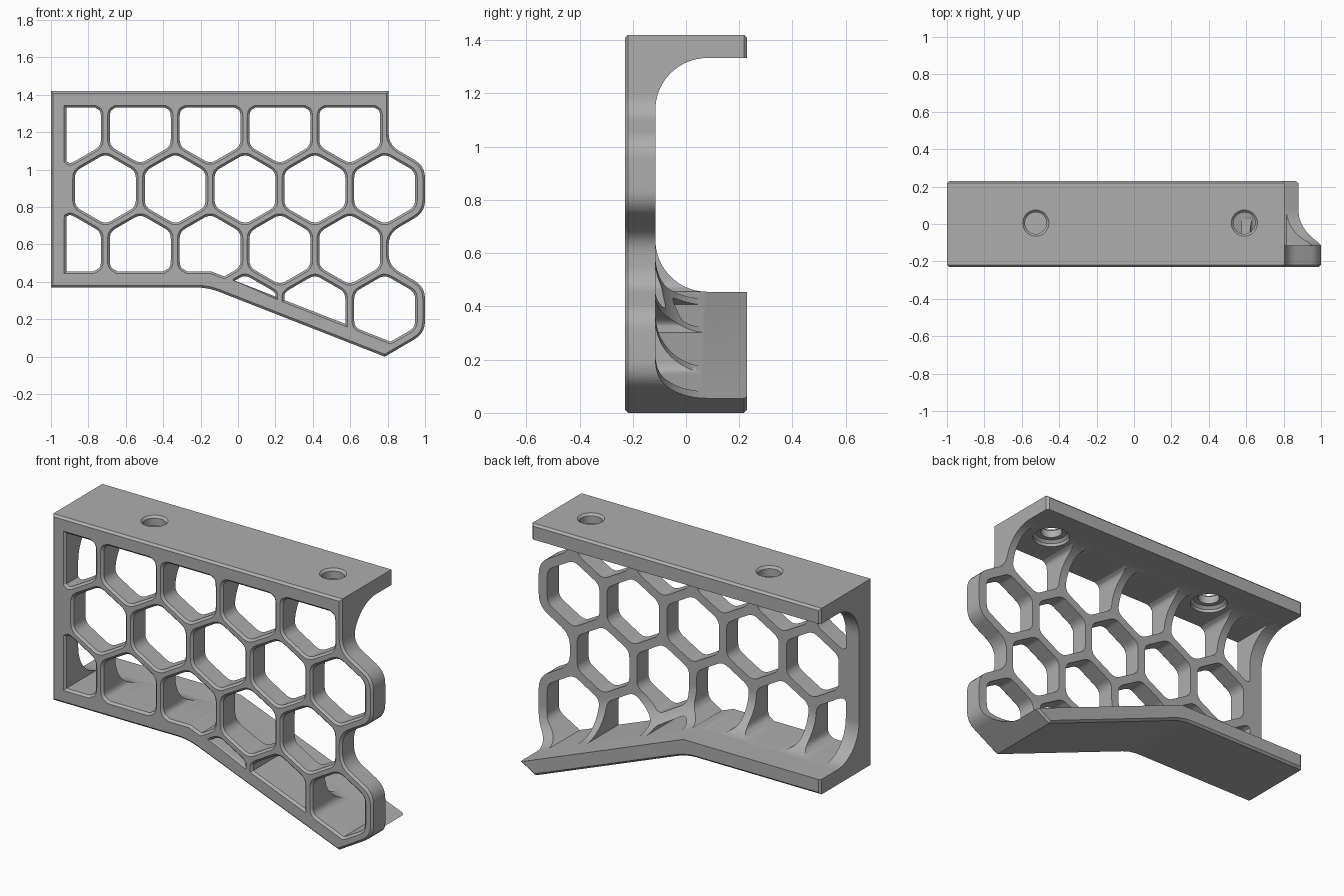
import bpy, bmesh, math
from mathutils import Vector

cube = bpy.data.objects.get("Cube")
if cube:
    bpy.data.objects.remove(cube, do_unlink=True)

FRONT, BACK, PLATE = -0.23, 0.23, -0.115
TOP, LEFT, PITCH = 1.333, -0.917, 0.3733
ROW = PITCH * math.sqrt(3) / 2
KINK, SLOPE = -0.143, 0.3915
CHAMFER = 0.012


def floor_height(x):
    return 0.455 - SLOPE * max(0, x - KINK)


def clean(points):
    """Drop doubled, collinear and folded-back points."""
    pts, changed = list(points), True
    while changed:
        changed = False
        for i in range(len(pts)):
            a, p, b = pts[i - 1], pts[i], pts[(i + 1) % len(pts)]
            u, v = p - a, b - p
            if u.length < 0.004 or v.length < 1e-5 or abs(u.normalized().cross(v.normalized())) < 0.03:
                pts.pop(i)
                changed = True
                break
    return pts


def rounded(points, size, keep_sharp, steps=5):
    out = []
    for i, p in enumerate(points):
        if keep_sharp(p):
            out.append(p)
            continue
        u, v = points[i - 1] - p, points[(i + 1) % len(points)] - p
        a = p + u.normalized() * min(size, u.length * 0.45)
        b = p + v.normalized() * min(size, v.length * 0.45)
        for k in range(steps + 1):
            t = k / steps
            out.append(a * (1 - t) ** 2 + p * 2 * t * (1 - t) + b * t * t)
    return out


def grown(points, amount):
    """Offset a counter-clockwise outline outward."""
    out = []
    for i, p in enumerate(points):
        u = (p - points[i - 1]).normalized()
        v = (points[(i + 1) % len(points)] - p).normalized()
        n, m = Vector((u.y, -u.x)), Vector((v.y, -v.x))
        out.append(p + (n + m) * amount / max(0.4, 1 + n.dot(m)))
    return out


def loft(bm, rings):
    """Closed solid through a list of rings of 3D points."""
    loops = [[bm.verts.new(p) for p in ring] for ring in rings]
    n = len(loops[0])
    for a, b in zip(loops, loops[1:]):
        for i in range(n):
            bm.faces.new((a[i], a[(i + 1) % n], b[(i + 1) % n], b[i]))
    bm.faces.new(loops[0][::-1])
    bm.faces.new(loops[-1])


def at_depth(points, y):
    return [(p.x, y, p.y) for p in points]


def make_object(name, bm):
    bm.normal_update()
    if bm.calc_volume(signed=True) < 0:
        bmesh.ops.reverse_faces(bm, faces=bm.faces)
    mesh = bpy.data.meshes.new(name)
    bm.to_mesh(mesh)
    bm.free()
    obj = bpy.data.objects.new(name, mesh)
    bpy.context.collection.objects.link(obj)
    return obj


# Solid bracket block with chamfered front and back edges
outline = [(-1, .37), (-.16, .37), (.785, 0), (1, .126), (1, .374), (.805, .487),
           (.805, .66), (1, .773), (1, 1.02), (.805, 1.133), (.805, 1.42), (-1, 1.42)]
outline = rounded([Vector(p) for p in outline], 0.065,
                  lambda p: p.x < -.5 or p.y > 1.4 or p.y < .01)
bm = bmesh.new()
inner = grown(outline, -CHAMFER)
loft(bm, [at_depth(inner, FRONT), at_depth(outline, FRONT + CHAMFER),
          at_depth(outline, BACK - CHAMFER), at_depth(inner, BACK)])
bracket = make_object("honeycomb_bracket", bm)

# Space between the shelves, filleted into the plate
bm = bmesh.new()
radius, rings = 0.195, []
for x in (-1.2, KINK, 1.2):
    low, ring = floor_height(x), [(x, .3, floor_height(x))]
    for k in range(17):
        a = math.pi / 2 * k / 16
        ring.append((x, PLATE + radius * (1 - math.sin(a)), low + radius * (1 - math.cos(a))))
    ring += [(x, y, TOP + low - z) for _, y, z in reversed(ring)]
    rings.append(ring)
loft(bm, rings)
shelf_gap = make_object("shelf_gap_cutter", bm)

# Honeycomb cells, trimmed by the frame and flared at the front
bm = bmesh.new()
middle = [-.709 + PITCH * k for k in range(5)]
offset = [x - PITCH / 2 for x in middle]
cells = [(x, .25) for x in middle[2:]] + [(x, .25 + ROW) for x in offset]
cells += [(x, .25 + 2 * ROW) for x in middle] + [(x, .25 + 3 * ROW) for x in offset]
for cx, cz in cells:
    corners = [Vector((cx + .188 * math.sin(-k * math.pi / 3), cz + .188 * math.cos(k * math.pi / 3)))
               for k in range(6)]
    pts = []
    for i, p in enumerate(corners):
        for k in range(40):
            q = p.lerp(corners[(i + 1) % 6], k / 40)
            q.x = max(q.x, LEFT)
            q.y = min(max(q.y, floor_height(q.x) + .001), TOP - .001)
            pts.append(q)
    pts = rounded(clean(pts), 0.035, lambda p: p.x < LEFT + .01 or (
        cz < .3 and cx < .7 and p.y < floor_height(p.x) + .005))
    loft(bm, [at_depth(grown(pts, CHAMFER + .002), FRONT - .002),
              at_depth(pts, FRONT + CHAMFER), at_depth(pts, .32)])
cell_cutter = make_object("cell_cutter", bm)

# Screw holes with a chamfered mouth above and a counterbore below
bm = bmesh.new()
for cx in (-.525, .59):
    profile = [(.1, 1.2), (.1, 1.35), (.085, 1.365), (.058, 1.365),
               (.058, 1.408), (.072, 1.422)]
    loft(bm, [[(cx + r * math.cos(a), .005 + r * math.sin(a), z)
               for a in (math.tau * k / 32 for k in range(32))] for r, z in profile])
screw_cutter = make_object("screw_hole_cutter", bm)

# Carve the block
bpy.context.view_layer.objects.active = bracket
for cutter in (shelf_gap, cell_cutter, screw_cutter):
    cutter.hide_render = True
    mod = bracket.modifiers.new("carve", "BOOLEAN")
    mod.operation, mod.solver, mod.object = "DIFFERENCE", "MANIFOLD", cutter
    bpy.ops.object.modifier_apply(modifier=mod.name)
    bpy.data.objects.remove(cutter, do_unlink=True)

# Single grey material
grey = bpy.data.materials.new("plain_grey")
grey.use_nodes = True
colour = (.42, .42, .42, 1)
grey.diffuse_color = colour
grey.node_tree.nodes["Principled BSDF"].inputs["Base Color"].default_value = colour
bracket.data.materials.clear()
bracket.data.materials.append(grey)

# Smooth fillets, crisp chamfers
bpy.ops.object.select_all(action="DESELECT")
bracket.select_set(True)
bpy.ops.object.shade_smooth_by_angle(angle=math.radians(30))
weighted = bracket.modifiers.new("even_shading", "WEIGHTED_NORMAL")
weighted.keep_sharp = True
